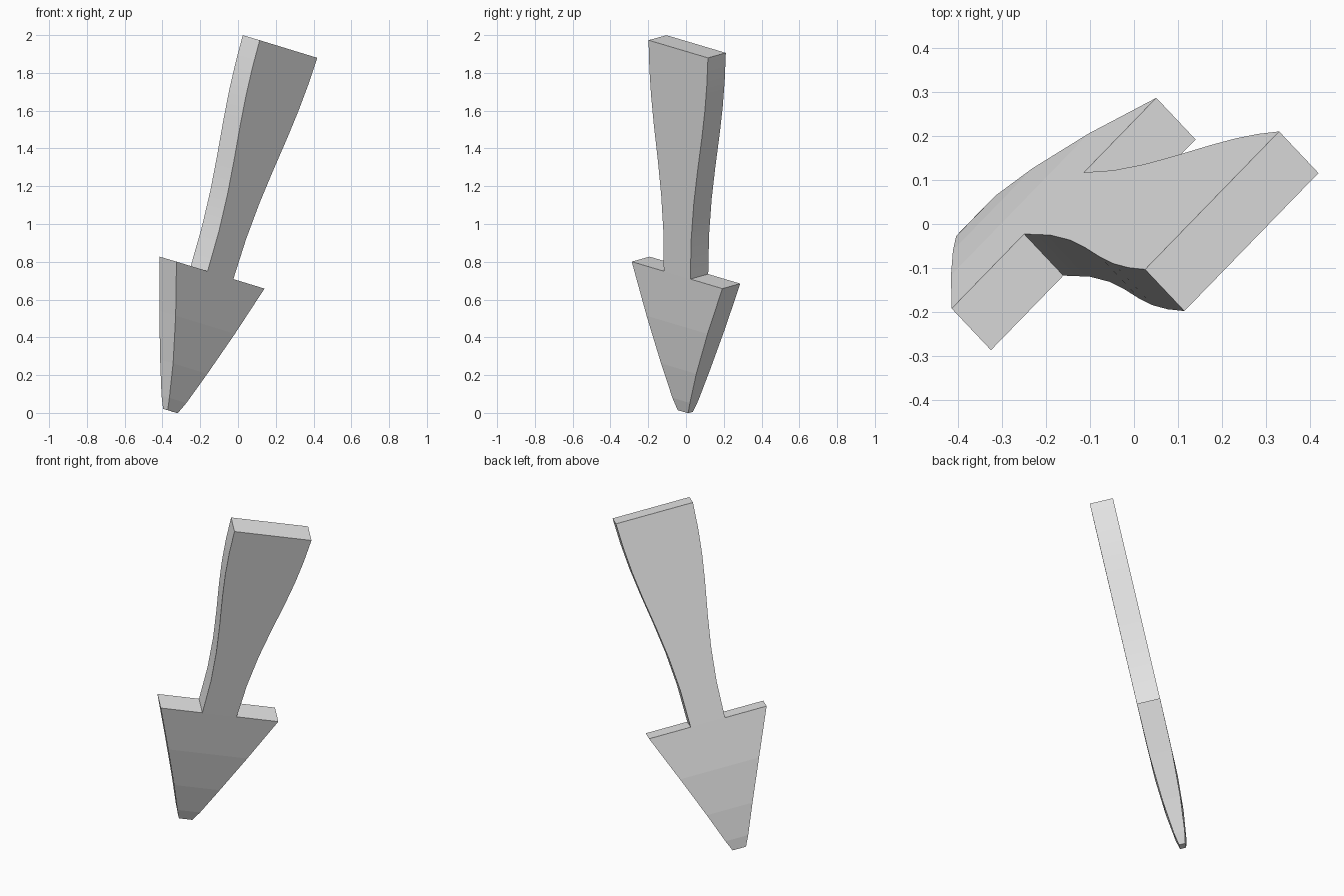
import bpy, bmesh, math
from mathutils import Matrix, Vector

if "Cube" in bpy.data.objects:
    bpy.data.objects.remove(bpy.data.objects["Cube"])

# One flat grey for the whole arrow
grey = bpy.data.materials.new("plain grey")
grey.diffuse_color = (0.8, 0.8, 0.8, 1)
grey.use_nodes = True
grey.node_tree.nodes["Principled BSDF"].inputs["Base Color"].default_value = grey.diffuse_color

# Tilted frame: u = across the blade, v = through its thickness, w = along the arrow
w = Vector((0.288, 0.005, 0.957)).normalized()
u = Vector((0.68, 0.70, -0.208))
u = (u - w * u.dot(w)).normalized()
v = w.cross(u)
frame = Matrix.Translation((-0.1375, 0, 0.7425)) @ Matrix((u, v, w)).transposed().to_4x4()


def loft(name, sections, cap_start=True):
    """Skin rectangles given as (distance along, half width, half thickness)."""
    bm = bmesh.new()
    rings = [[bm.verts.new((a * i, b * j, s)) for i, j in ((-1, -1), (1, -1), (1, 1), (-1, 1))]
             for s, a, b in sections]
    for low, high in zip(rings, rings[1:]):
        for k in range(4):
            n = (k + 1) % 4
            bm.faces.new((low[k], low[n], high[n], high[k]))
    if cap_start:
        bm.faces.new(rings[0][::-1])
    bm.faces.new(rings[-1])
    bm.transform(frame)
    mesh = bpy.data.meshes.new(name)
    bm.to_mesh(mesh)
    bm.free()
    mesh.materials.append(grey)
    obj = bpy.data.objects.new(name, mesh)
    bpy.context.collection.objects.link(obj)
    return obj


# Barbed head, thinning towards a small blunt tip
loft("arrow_head", [(-0.765, 0.039, 0.018), (-0.70, 0.066, 0.031), (-0.52, 0.133, 0.051),
                    (-0.275, 0.23, 0.0645), (0, 0.342, 0.0665)])

# Flat shaft flaring in a soft S curve towards its far end
T = 0.0665
shaft = loft("arrow_shaft", [(0, 0.10, T), (0.22, 0.105, T), (0.42, 0.123, T), (0.6, 0.149, T),
                             (0.8, 0.182, T), (0.95, 0.203, T), (1.1, 0.217, T), (1.25, 0.224, T)],
             cap_start=False)
bpy.context.view_layer.objects.active = shaft
shaft.select_set(True)
bpy.ops.object.shade_smooth_by_angle(angle=math.radians(30))
